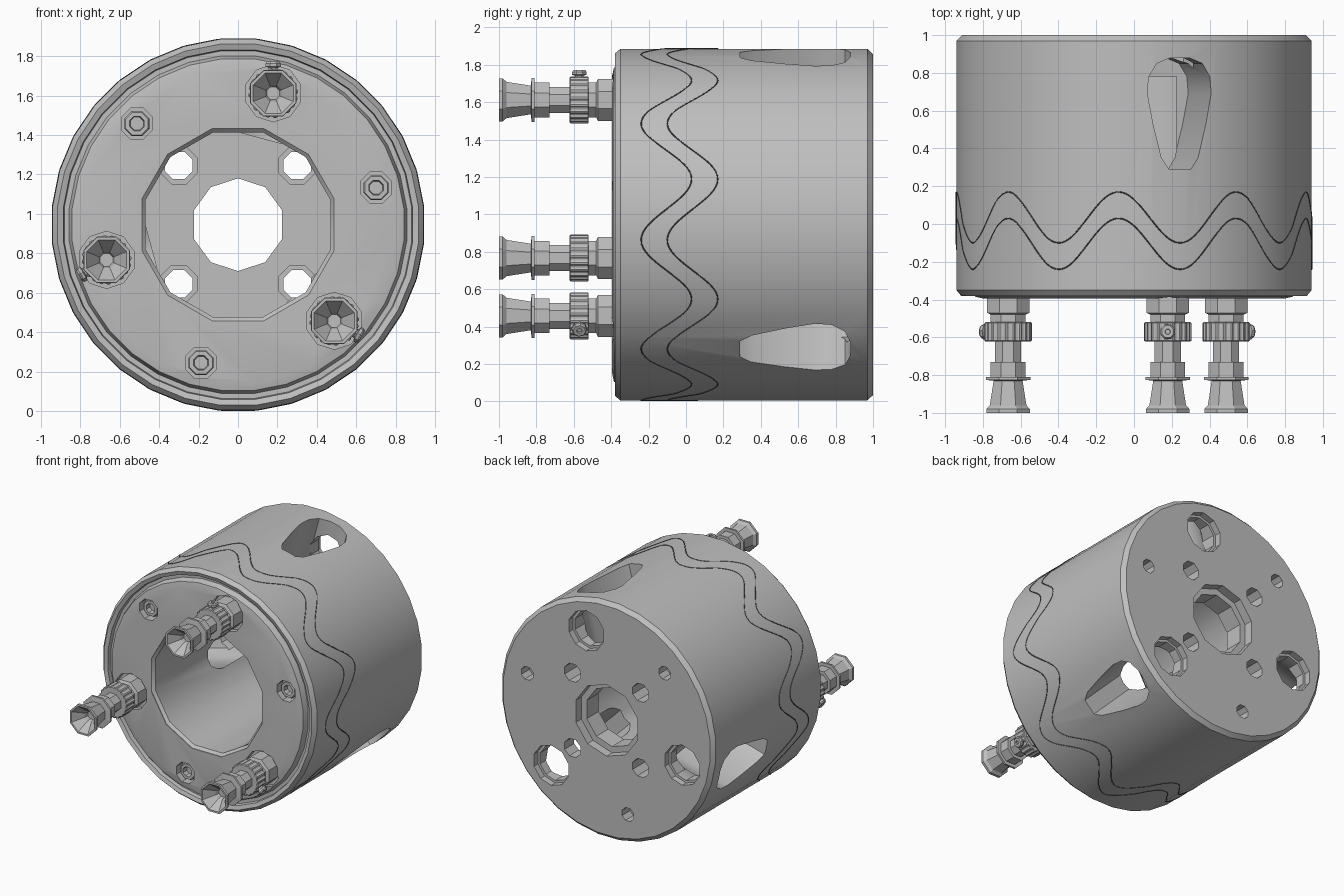
import bpy, bmesh
from math import sin, cos, pi, radians
from mathutils import Vector, Matrix

if "Cube" in bpy.data.objects:
    bpy.data.objects.remove(bpy.data.objects["Cube"], do_unlink=True)

AXIS_Z = 0.945
PORTS = (75, 195, 315)      # connectors, windows and rear ports
SCREWS = (15, 135, 255)     # housing screws between them


def material(name, value):
    m = bpy.data.materials.new(name)
    m.use_nodes = True
    m.diffuse_color = (value, value, value, 1)
    m.node_tree.nodes["Principled BSDF"].inputs["Base Color"].default_value = (value, value, value, 1)
    return m


GREY = material("machined grey", 0.52)
DARK = material("dark seam", 0.1)


def finish(name, bm, place=None, mat=GREY):
    bmesh.ops.recalc_face_normals(bm, faces=bm.faces)
    mesh = bpy.data.meshes.new(name)
    bm.to_mesh(mesh)
    bm.free()
    mesh.materials.append(mat)
    ob = bpy.data.objects.new(name, mesh)
    bpy.context.collection.objects.link(ob)
    if place:
        ob.matrix_world = place
    return ob


def at(radius, degrees):
    a = radians(degrees)
    return Matrix.Translation((radius * cos(a), 0, AXIS_Z + radius * sin(a)))


def lathe(name, profile, sides, place, knurl=0.0):
    """Capped solid turned around the local y axis from (radius, y) points."""
    bm = bmesh.new()
    rings = []
    for r, y in profile:
        ring = []
        for i in range(sides):
            a = 2 * pi * (i + 0.5) / sides
            rr = r - knurl * (i // 2 % 2)
            ring.append(bm.verts.new((rr * cos(a), y, rr * sin(a))))
        rings.append(ring)
    for low, high in zip(rings, rings[1:]):
        for i in range(sides):
            j = (i + 1) % sides
            bm.faces.new((low[i], low[j], high[j], high[i]))
    bm.faces.new(rings[0])
    bm.faces.new(rings[-1])
    return finish(name, bm, place)


def window_cutter(degrees):
    """Teardrop prism reaching from the bore out through the wall."""
    half = [(0.06, 0.29), (0.1, 0.35), (0.145, 0.53), (0.175, 0.69),
            (0.168, 0.78), (0.125, 0.85), (0.05, 0.88)]
    outline = half + [(-x, y) for x, y in reversed(half)]
    bm = bmesh.new()
    face = bm.faces.new([bm.verts.new((x, y, 0.455)) for x, y in outline])
    ext = bmesh.ops.extrude_face_region(bm, geom=[face])
    moved = [v for v in ext["geom"] if isinstance(v, bmesh.types.BMVert)]
    bmesh.ops.translate(bm, verts=moved, vec=(0, 0, 0.7))
    turn = Matrix.Rotation(radians(90 - degrees), 4, "Y")
    return finish("window_cutter", bm, at(0, 0) @ turn)


def smooth(ob):
    bpy.ops.object.select_all(action="DESELECT")
    ob.select_set(True)
    bpy.context.view_layer.objects.active = ob
    bpy.ops.object.shade_smooth_by_angle(angle=radians(32))


# Round housing with a chamfered rear edge and a grooved front rim
housing = lathe("housing", [
    (0.80, -0.395), (0.845, -0.385), (0.86, -0.34), (0.885, -0.34),
    (0.89, -0.37), (0.92, -0.38), (0.945, -0.35), (0.945, 0.97),
    (0.915, 1.0)], 32, at(0, 0))

# Bores, windows, ports and screw holes
cutters = [
    lathe("bore_cutter", [(0.505, -0.5), (0.505, -0.39), (0.485, -0.37), (0.485, 0.78)], 12, at(0, 0)),
    lathe("centre_cutter", [(0.235, 0.6), (0.235, 0.93), (0.285, 0.93), (0.285, 1.1)], 10, at(0, 0)),
]
for k in range(4):
    cutters.append(lathe("bolt_cutter", [(0.1, 0.77), (0.1, 0.84), (0.075, 0.84), (0.075, 1.1)],
                         8, at(0.424, 45 + 90 * k)))
for deg in PORTS:
    cutters.append(window_cutter(deg))
    cutters.append(lathe("port_cutter", [(0.14, 0.7), (0.14, 0.95), (0.16, 0.95), (0.16, 1.1)],
                         10, at(0.69, deg)))
    cutters.append(lathe("socket_cutter", [(0.145, -0.5), (0.145, -0.35)], 10, at(0.69, deg)))
for deg in SCREWS:
    cutters.append(lathe("screw_cutter", [(0.085, -0.5), (0.085, -0.32)], 8, at(0.725, deg)))
    cutters.append(lathe("rear_cutter", [(0.055, 0.9), (0.055, 1.1)], 8, at(0.725, deg)))

bpy.context.view_layer.objects.active = housing
for cutter in cutters:
    cutter.hide_render = True
    mod = housing.modifiers.new("cut", "BOOLEAN")
    mod.operation = "DIFFERENCE"
    mod.solver = "EXACT"
    mod.object = cutter
    bpy.ops.object.modifier_apply(modifier=mod.name)
    bpy.data.objects.remove(cutter, do_unlink=True)
smooth(housing)

# Recessed socket screws
for deg in SCREWS:
    lathe("housing_screw", [(0.035, -0.33), (0.04, -0.37), (0.062, -0.37), (0.068, -0.36), (0.068, -0.31)],
          8, at(0.725, deg))

# Three stepped connectors, each with a knurled collar and a clamp screw
for n, deg in enumerate(PORTS):
    spot = at(0.69, deg)
    lathe("connector", [
        (0.035, -0.89), (0.045, -0.92), (0.11, -1.0), (0.125, -1.0), (0.125, -0.98), (0.105, -0.96),
        (0.083, -0.83), (0.128, -0.825), (0.128, -0.81), (0.1, -0.81), (0.1, -0.73),
        (0.075, -0.73), (0.075, -0.6), (0.1, -0.6), (0.1, -0.48),
        (0.122, -0.47), (0.122, -0.34)], 8, spot)
    lathe("knurled_collar", [(0.12, -0.622), (0.126, -0.617), (0.126, -0.525), (0.12, -0.52)],
          80, spot, 0.007)
    out = radians(90 + 120 * n)
    aim = Vector((0, 1, 0)).rotation_difference(Vector((cos(out), 0, sin(out)))).to_matrix().to_4x4()
    lathe("clamp_screw", [(0.025, 0.08), (0.025, 0.13), (0.042, 0.135), (0.042, 0.15),
                          (0.034, 0.16), (0.015, 0.16), (0.013, 0.148)],
          8, spot @ Matrix.Translation((0, -0.57, 0)) @ aim)

# Two parallel wavy seams around the housing
for name, middle in (("rear_seam", 0.035), ("front_seam", -0.105)):
    curve = bpy.data.curves.new(name, "CURVE")
    curve.dimensions = "3D"
    curve.bevel_depth = 0.0035
    curve.bevel_resolution = 0
    line = curve.splines.new("POLY")
    steps = 288
    line.points.add(steps - 1)
    line.use_cyclic_u = True
    for i, p in enumerate(line.points):
        a = 2 * pi * i / steps
        # follow the flat sides of the housing
        off = (a % (pi / 16)) - pi / 32
        flat = 0.945 * cos(pi / 32) / cos(abs(abs(off) - pi / 32))
        r = 0.945 * cos(pi / 32) / cos(off - pi / 32 if off > 0 else off + pi / 32)
        r = max(r, flat)
        p.co = (r * cos(a), middle + 0.135 * cos(9 * (a - radians(95))), AXIS_Z + r * sin(a), 1)
    curve.materials.append(DARK)
    bpy.context.collection.objects.link(bpy.data.objects.new(name, curve))
